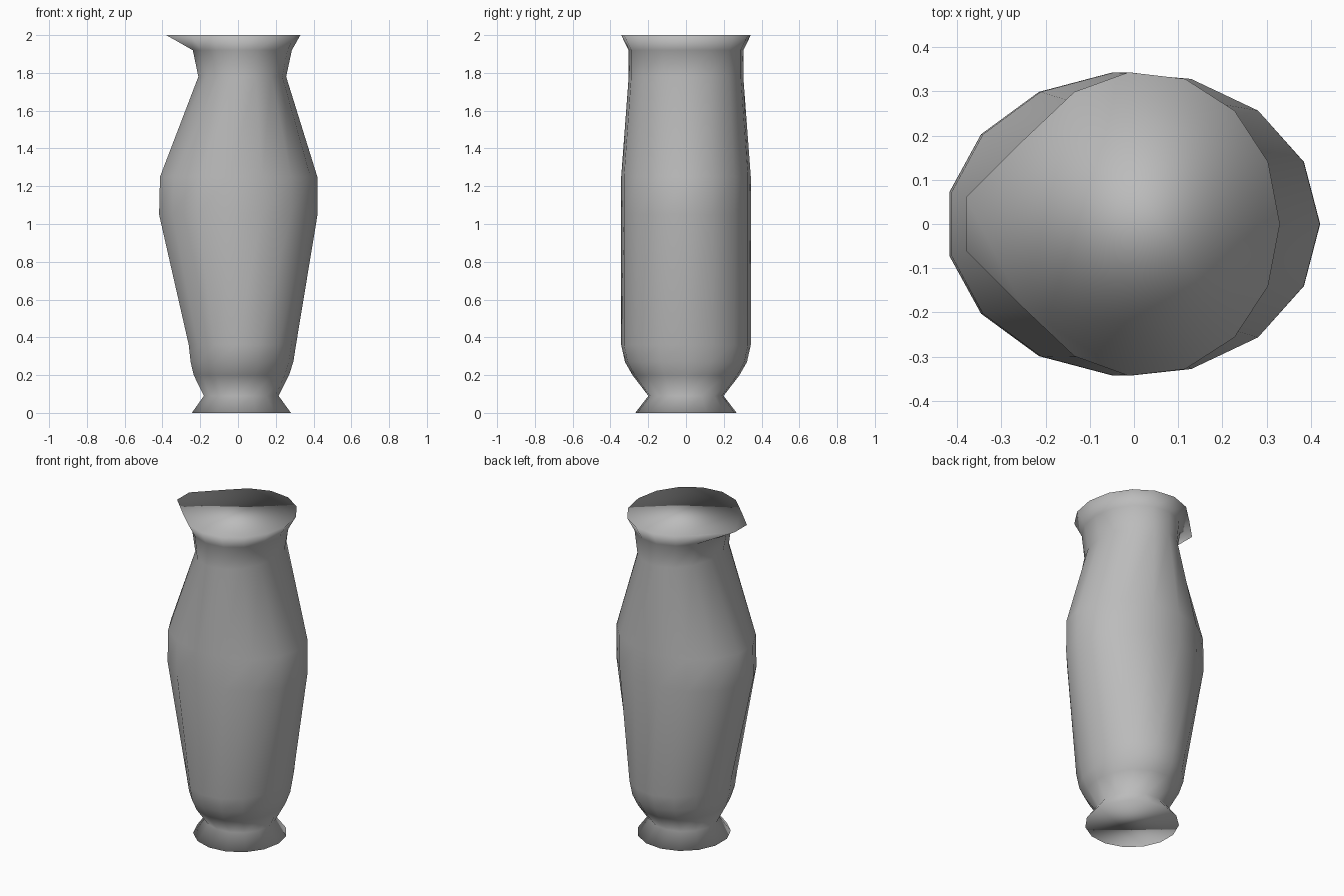
import bpy, bmesh, math

cube = bpy.data.objects.get("Cube")
if cube:
    bpy.data.objects.remove(cube, do_unlink=True)

SIDES = 15

# Grey stoneware
clay = bpy.data.materials.new("grey_clay")
clay.use_nodes = True
colour = (0.5, 0.5, 0.5, 1)
clay.diffuse_color = colour
clay.node_tree.nodes["Principled BSDF"].inputs["Base Color"].default_value = colour

# Oval cross-sections from foot to rim: height, centre x, x radius, y radius
sections = [
    (0.00, 0.015, 0.265, 0.27),
    (0.09, 0.015, 0.20, 0.20),
    (0.20, 0.015, 0.255, 0.285),
    (0.27, 0.018, 0.275, 0.325),
    (0.36, 0.02, 0.287, 0.345),
    (1.05, -0.003, 0.424, 0.345),
    (1.25, -0.001, 0.421, 0.345),
    (1.78, 0.02, 0.235, 0.305),
    (1.92, 0.02, 0.265, 0.305),
    (2.00, 0.02, 0.31, 0.345),
]

bm = bmesh.new()
rings = []
for z, cx, rx, ry in sections:
    ring = []
    for i in range(SIDES):
        a = math.tau * i / SIDES
        ring.append(bm.verts.new((cx + rx * math.cos(a), ry * math.sin(a), z)))
    rings.append(ring)

# Walls
for low, high in zip(rings, rings[1:]):
    for i in range(SIDES):
        j = (i + 1) % SIDES
        bm.faces.new((low[i], low[j], high[j], high[i]))

# Pouring lip: pull the rim out to a blunt point on the right side
for i, (x, y) in {6: (-0.25, 0.19), 7: (-0.38, 0.06)}.items():
    rings[-1][i].co.xy = (x, y)
    rings[-1][SIDES - i].co.xy = (x, -y)

# Closed mouth and base
bm.faces.new(rings[-1])
bm.faces.new(rings[0][::-1])
bmesh.ops.recalc_face_normals(bm, faces=bm.faces)
for face in bm.faces:
    face.smooth = True

mesh = bpy.data.meshes.new("pitcher_body")
bm.to_mesh(mesh)
bm.free()
mesh.materials.append(clay)
pitcher = bpy.data.objects.new("pitcher_body", mesh)
bpy.context.collection.objects.link(pitcher)
